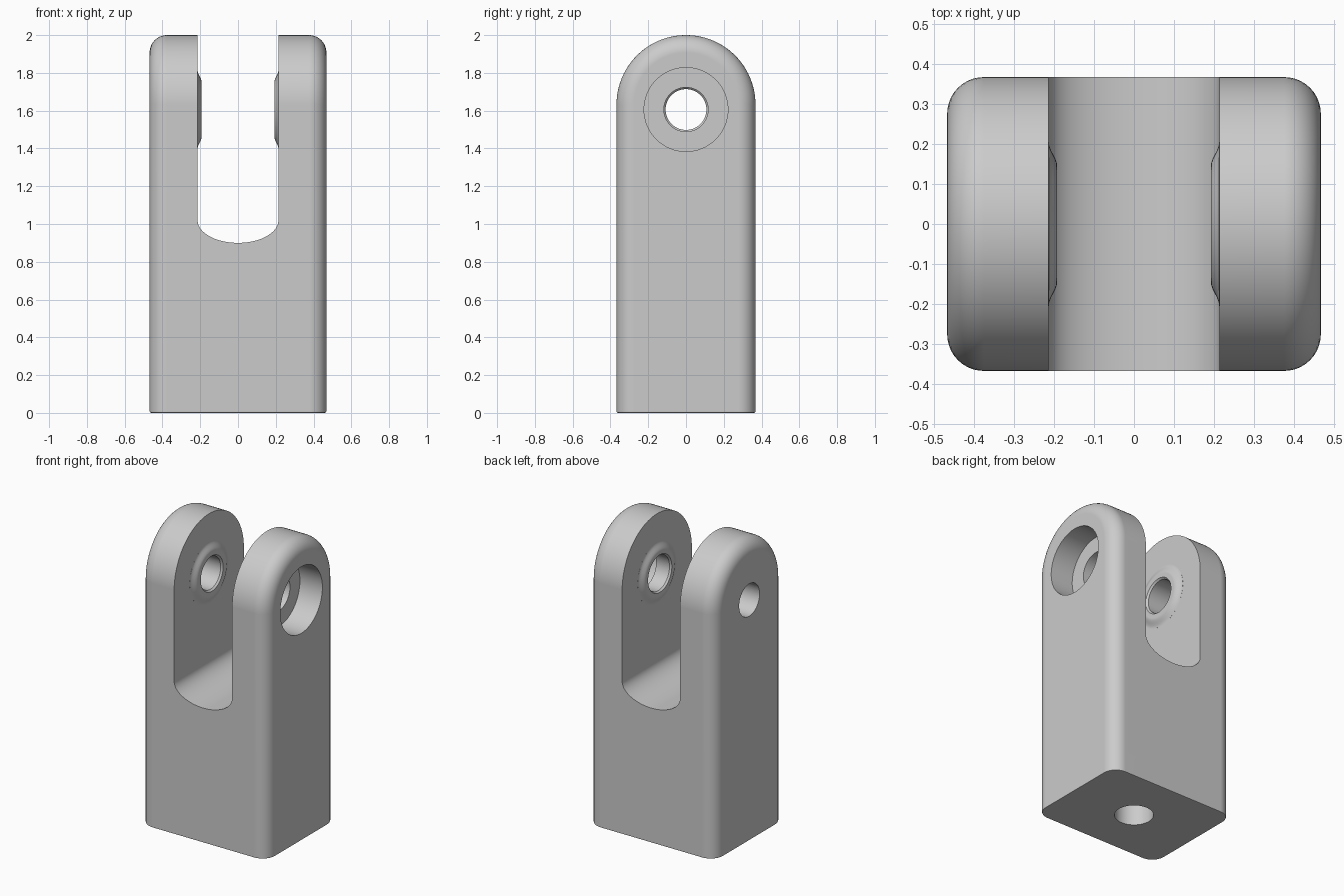
import bpy
import bmesh
from math import sin, cos, pi

if "Cube" in bpy.data.objects:
    bpy.data.objects.remove(bpy.data.objects["Cube"])

HALF_X, HALF_Y, TOP = 0.468, 0.368, 2.0
SLOT, TIP, PIN_Z = 0.214, 0.193, 1.606

metal = bpy.data.materials.new("plain grey")
metal.use_nodes = True
grey = (0.6, 0.6, 0.6, 1)
metal.diffuse_color = grey
metal.node_tree.nodes["Principled BSDF"].inputs["Base Color"].default_value = grey


def make_object(name, bm):
    bmesh.ops.recalc_face_normals(bm, faces=bm.faces)
    mesh = bpy.data.meshes.new(name)
    bm.to_mesh(mesh)
    bm.free()
    mesh.materials.append(metal)
    obj = bpy.data.objects.new(name, mesh)
    bpy.context.collection.objects.link(obj)
    return obj


def extrude(points, vector):
    bm = bmesh.new()
    face = bm.faces.new([bm.verts.new(p) for p in points])
    result = bmesh.ops.extrude_face_region(bm, geom=[face], use_keep_orig=True)
    moved = [v for v in result["geom"] if isinstance(v, bmesh.types.BMVert)]
    bmesh.ops.translate(bm, verts=moved, vec=vector)
    return bm


def lathe(name, profile, place, steps=64):
    """Turn (along, radius) pairs; place maps along, a, b to a position."""
    bm = bmesh.new()
    rings = []
    for along, r in profile:
        angles = [2 * pi * i / steps for i in range(steps)]
        rings.append([bm.verts.new(place(along, r * cos(a), r * sin(a))) for a in angles])
    for low, high in zip(rings, rings[1:]):
        for i in range(steps):
            j = (i + 1) % steps
            bm.faces.new((low[i], low[j], high[j], high[i]))
    bm.faces.new(rings[0])
    bm.faces.new(rings[-1])
    return make_object(name, bm)


def combine(target, tool, operation):
    tool.hide_render = True
    mod = target.modifiers.new(tool.name, "BOOLEAN")
    mod.operation, mod.solver, mod.object = operation, "EXACT", tool
    bpy.context.view_layer.objects.active = target
    bpy.ops.object.modifier_apply(modifier=mod.name)
    bpy.data.objects.remove(tool)


def across(along, a, b):
    return (along, a, PIN_Z + b)


def upright(along, a, b):
    return (a, b, along)


# Body: arched block with rounded side edges
arch_z = TOP - HALF_Y
outline = [(-HALF_X, HALF_Y, 0)]
outline += [(-HALF_X, HALF_Y * cos(pi * i / 48), arch_z + HALF_Y * sin(pi * i / 48))
            for i in range(49)]
outline += [(-HALF_X, -HALF_Y, 0)]
bm = extrude(outline, (2 * HALF_X, 0, 0))
rim = [e for e in bm.edges
       if abs(e.verts[0].co.x - e.verts[1].co.x) < 0.001
       and max(v.co.z for v in e.verts) > 0.01]
bmesh.ops.bevel(bm, geom=rim, offset=0.092, segments=10, profile=0.5,
                affect="EDGES", clamp_overlap=False)
base = [e for e in bm.edges if all(v.co.z < 0.001 for v in e.verts)]
bmesh.ops.bevel(bm, geom=base, offset=0.008, segments=2, profile=0.5,
                affect="EDGES", clamp_overlap=False)
body = make_object("clevis_body", bm)

# Slot with a shallow curved floor
floor_z, sag = 1.02, 0.12
slot = [(SLOT, -1, TOP + 0.2)]
slot += [(SLOT * cos(pi * i / 40), -1, floor_z - sag * sin(pi * i / 40)) for i in range(41)]
slot += [(-SLOT, -1, TOP + 0.2)]
combine(body, make_object("slot_cutter", extrude(slot, (0, 2, 0))), "DIFFERENCE")

# Flared bosses on the inner walls
for side, label in ((1, "left"), (-1, "right")):
    flare = [(side * 0.25, 0.205)]
    for i in range(11):
        t = i / 10
        ease = t * t * (3 - 2 * t)
        flare.append((side * (SLOT - 0.0005 - (SLOT - TIP) * ease), 0.205 - 0.06 * t))
    combine(body, lathe(label + "_boss", flare, across), "UNION")

# Pin bore with a counterbore on the left side and eased inner mouths
bore = [(0.6, 0.222), (0.302, 0.222), (0.302, 0.117), (0.204, 0.117), (0.19, 0.127),
        (-0.19, 0.12), (-0.204, 0.108), (-0.6, 0.108)]
combine(body, lathe("pin_cutter", bore, across), "DIFFERENCE")

# Blind hole in the base
combine(body, lathe("base_cutter", [(-0.1, 0.118), (0.5, 0.118)], upright), "DIFFERENCE")

# Smooth curves with crisp edges
bpy.ops.object.select_all(action="DESELECT")
body.select_set(True)
bpy.context.view_layer.objects.active = body
bpy.ops.object.shade_smooth_by_angle(angle=0.5)
weighted = body.modifiers.new("even_shading", "WEIGHTED_NORMAL")
weighted.keep_sharp = True
